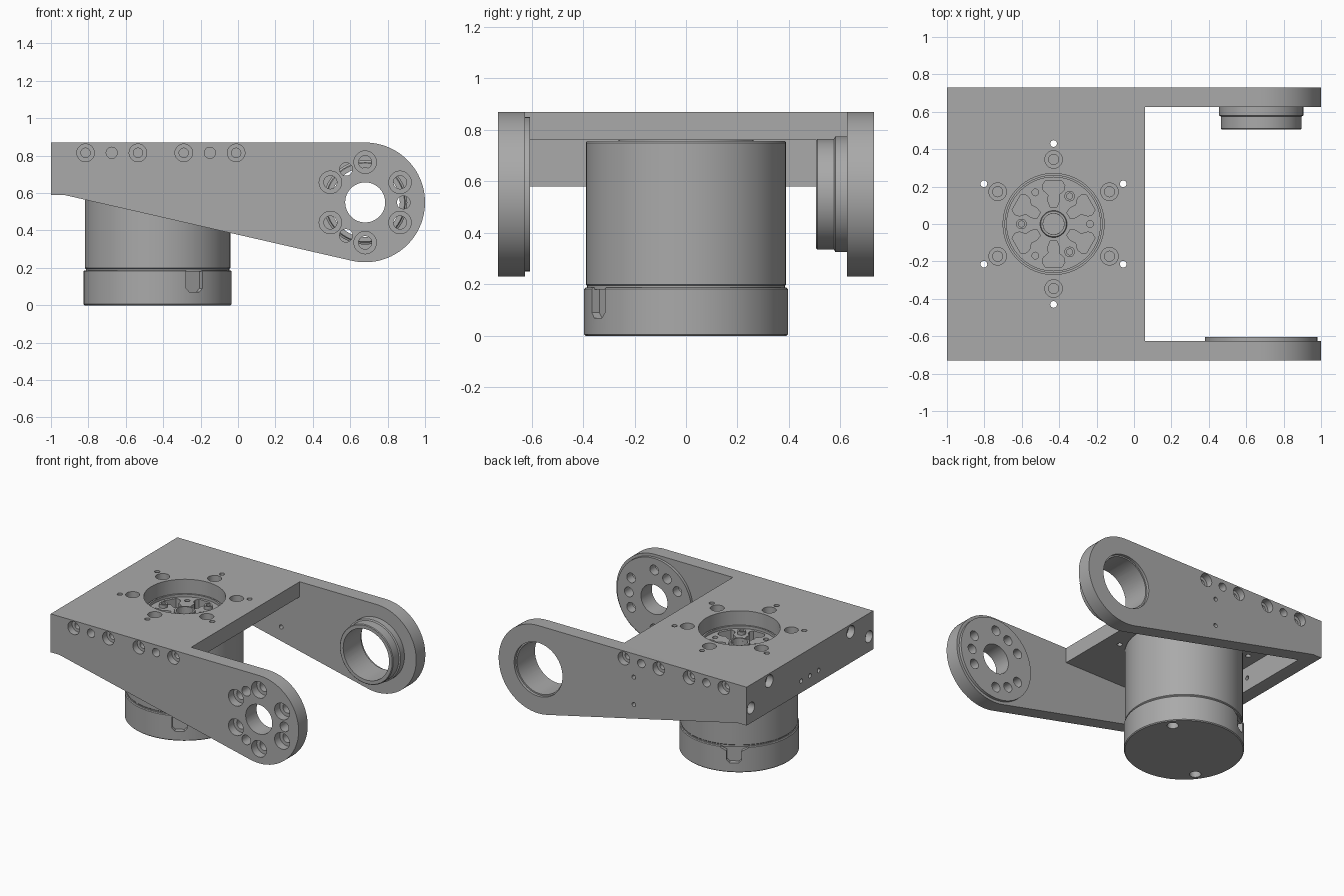
import bpy, bmesh
from math import radians, cos, sin, pi
from mathutils import Matrix, Vector

cube = bpy.data.objects.get("Cube")
if cube:
    bpy.data.objects.remove(cube, do_unlink=True)

grey = bpy.data.materials.new("machined grey")
grey.use_nodes = True
grey.diffuse_color = (0.4, 0.4, 0.4, 1)
grey.node_tree.nodes["Principled BSDF"].inputs["Base Color"].default_value = (0.4, 0.4, 0.4, 1)


def frame(p, d):
    """Place local z along d at point p."""
    return Matrix.Translation(p) @ Vector(d).to_track_quat('Z', 'Y').to_matrix().to_4x4()


def lathe(bm, profile, mat=Matrix(), steps=32, closed=False):
    """Revolve (radius, height) points about local z."""
    part = bmesh.new()
    vs = [part.verts.new((r, 0, h)) for r, h in profile]
    pairs = list(zip(vs, vs[1:])) + ([(vs[-1], vs[0])] if closed else [])
    es = [part.edges.new(p) for p in pairs]
    bmesh.ops.spin(part, geom=vs + es, cent=(0, 0, 0), axis=(0, 0, 1),
                   angle=2 * pi, steps=steps)
    bmesh.ops.remove_doubles(part, verts=part.verts[:], dist=1e-4)
    merge(bm, part, mat)


def prism(bm, points, height, mat=Matrix()):
    """Extrude a flat outline along local z."""
    part = bmesh.new()
    face = part.faces.new([part.verts.new((x, y, 0)) for x, y in points])
    ext = bmesh.ops.extrude_face_region(part, geom=[face])
    bmesh.ops.translate(part, vec=(0, 0, height),
                        verts=[v for v in ext["geom"] if isinstance(v, bmesh.types.BMVert)])
    merge(bm, part, mat)


def merge(bm, part, mat):
    bmesh.ops.recalc_face_normals(part, faces=part.faces[:])
    part.transform(mat)
    mesh = bpy.data.meshes.new("part")
    part.to_mesh(mesh)
    part.free()
    bm.from_mesh(mesh)
    bpy.data.meshes.remove(mesh)


def make(name, bm):
    mesh = bpy.data.meshes.new(name)
    bm.to_mesh(mesh)
    bm.free()
    obj = bpy.data.objects.new(name, mesh)
    mesh.materials.append(grey)
    bpy.context.collection.objects.link(obj)
    return obj


def combine(obj, bm, operation):
    """Apply a boolean with the solids held in bm."""
    tool = make("cutter", bm)
    tool.hide_render = True
    mod = obj.modifiers.new("cut", 'BOOLEAN')
    mod.operation, mod.solver, mod.object = operation, 'EXACT', tool
    bpy.context.view_layer.objects.active = obj
    bpy.ops.object.modifier_apply(modifier=mod.name)
    bpy.data.objects.remove(tool, do_unlink=True)


def smooth(obj):
    bpy.ops.object.select_all(action='DESELECT')
    obj.select_set(True)
    bpy.context.view_layer.objects.active = obj
    bpy.ops.object.shade_smooth_by_angle(angle=radians(30))


def hole(bm, p, d, r, depth):
    lathe(bm, [(0, .02), (r, .02), (r, -depth), (0, -depth)], frame(p, d), 20)


def screw_hole(bm, p, d, r, sink, shaft, depth):
    lathe(bm, [(0, .02), (r, .02), (r, -sink), (shaft, -sink), (shaft, -depth), (0, -depth)],
          frame(p, d), 28)


def ring(n, r, start=0):
    return [(r * cos(a), r * sin(a)) for a in (start + 2 * pi * i / n for i in range(n))]


FRONT, BACK, END, UP = (0, -1, 0), (0, 1, 0), (-1, 0, 0), (0, 0, 1)
PX, PZ = .68, .55       # arm pivot
MX = -.43               # motor axis
HALF, INNER, TOP = .73, .625, .87

# Bracket: side outline extruded across the width, then hollowed
bm = bmesh.new()
side = Matrix.Translation((0, HALF, 0)) @ Matrix.Rotation(pi / 2, 4, 'X')
arc = [radians(90 - 192.9 * i / 40) for i in range(41)]
outline = [(-1, .59), (-1, TOP)] + [(PX + .32 * cos(a), PZ + .32 * sin(a)) for a in arc] + [(-.93, .59)]
prism(bm, outline, 2 * HALF, side)
bracket = make("bracket", bm)

bm = bmesh.new()
prism(bm, [(-.89, 0), (-.89, .76), (.06, .76), (.06, 1), (1.2, 1), (1.2, 0)], 2 * INNER,
      Matrix.Translation((0, INNER, 0)) @ Matrix.Rotation(pi / 2, 4, 'X'))
combine(bracket, bm, 'DIFFERENCE')

# Pivot bosses on the inner faces of both arms
bm = bmesh.new()
lathe(bm, [(0, -.03), (.3, -.03), (.3, .02), (0, .02)], frame((PX, -INNER, PZ), BACK), 64)
lathe(bm, [(0, -.03), (.225, -.03), (.225, .045), (.215, .05), (.215, .115), (.21, .12), (0, .12)],
      frame((PX, INNER, PZ), FRONT), 64)
combine(bracket, bm, 'UNION')

# Bores and screw holes
bm = bmesh.new()
lathe(bm, [(0, .02), (.107, .02), (.107, -.2), (0, -.2)], frame((PX, -HALF, PZ), FRONT), 48)
lathe(bm, [(0, .02), (.195, .02), (.195, -.02), (.185, -.02), (.185, -.3), (0, -.3)],
      frame((PX, HALF, PZ), BACK), 64)
for x, z in ring(6, .215, pi / 6):
    screw_hole(bm, (PX + x, -HALF, PZ + z), FRONT, .06, .06, .035, .2)
for x, z in ring(3, .205):
    hole(bm, (PX + x, -HALF, PZ + z), FRONT, .035, .2)
for s, d in ((-1, FRONT), (1, BACK)):
    for x in (-.815, -.535, -.29, -.01):
        screw_hole(bm, (x, s * HALF, .815), d, .047, .05, .025, .2)
    for x in (-.675, -.15):
        hole(bm, (x, s * HALF, .815), d, .03, .12)
    screw_hole(bm, (-1, s * .47, .815), END, .045, .05, .025, .18)
    screw_hole(bm, (-1, s * .68, .7), END, .042, .05, .025, .18)
for z in (.5, .7):
    hole(bm, (-.09, HALF, z), BACK, .015, .2)
for y in (-.1, 0, .1):
    hole(bm, (-1, y, .675), END, .016, .2)
lathe(bm, [(0, .02), (.27, .02), (.27, -.2), (0, -.2)], frame((MX, 0, TOP), UP), 64)
for x, y in ring(6, .345, pi / 6):
    screw_hole(bm, (MX + x, y, TOP), UP, .047, .05, .027, .2)
for x, y in ring(6, .43, pi / 6):
    hole(bm, (MX + x, y, TOP), UP, .018, .2)
combine(bracket, bm, 'DIFFERENCE')
smooth(bracket)

# Motor housing with pocketed output face
axis = Matrix.Translation((MX, 0, 0))
bm = bmesh.new()
lathe(bm, [(0, .18), (.384, .18), (.384, .195), (.389, .2), (.389, .75), (.384, .757),
           (.262, .757), (.262, .77), (.25, .77), (.25, .75), (0, .75)], axis, 96)
motor = make("motor_housing", bm)
bm = bmesh.new()
half = [(.092, .018), (.12, .03), (.155, .028), (.18, .055), (.205, .06), (.23, .045)]
pocket = half + [(x, -y) for x, y in reversed(half)]
for i in range(6):
    prism(bm, pocket, .15, axis @ Matrix.Rotation(pi / 6 + i * pi / 3, 4, 'Z') @ Matrix.Translation((0, 0, .65)))
for x, y in ring(3, .195):
    hole(bm, (MX + x, y, .75), UP, .018, .06)
hole(bm, (MX, 0, .75), UP, .056, .15)
combine(motor, bm, 'DIFFERENCE')
smooth(motor)

# Output hub collar
bm = bmesh.new()
lathe(bm, [(.056, .745), (.072, .745), (.072, .765), (.068, .77), (.056, .77)], axis, 40, True)
smooth(make("output_collar", bm))

# Output face screws with hollow heads
bm = bmesh.new()
for x, y in ring(3, .172, pi / 3):
    lathe(bm, [(0, .74), (.028, .74), (.028, .775), (.016, .775), (.016, .755), (0, .755)],
          Matrix.Translation((MX + x, y, 0)), 20)
smooth(make("output_screws", bm))

# Motor end cap with side connector notches and base holes
bm = bmesh.new()
lathe(bm, [(0, 0), (.39, 0), (.396, .006), (.396, .182), (.391, .187), (0, .187)], axis, 96)
cap = make("motor_end_cap", bm)
bm = bmesh.new()
notch = [(-.05, .2), (-.05, .09), (-.03, .07), (.03, .07), (.05, .09), (.05, .2)]
flare = [(-.05, .2), (-.05, .15), (-.06, .155), (-.09, .175), (-.09, .2),
         (.09, .2), (.09, .175), (.06, .155), (.05, .15)]
upright = Matrix.Translation((.36, 0, 0)) @ Matrix(((0, 0, 1, 0), (1, 0, 0, 0), (0, 1, 0, 0), (0, 0, 0, 1)))
for a in (-60, 120):
    prism(bm, notch if a < 0 else notch[1:5] + [(.05, .155), (.09, .175), (.09, .2), (-.09, .2), (-.09, .175), (-.05, .155)],
          .1, axis @ Matrix.Rotation(radians(a), 4, 'Z') @ upright)
for x, y in ring(2, .33, radians(37)):
    hole(bm, (MX + x, y, 0), (0, 0, -1), .038, .06)
combine(cap, bm, 'DIFFERENCE')
smooth(cap)
